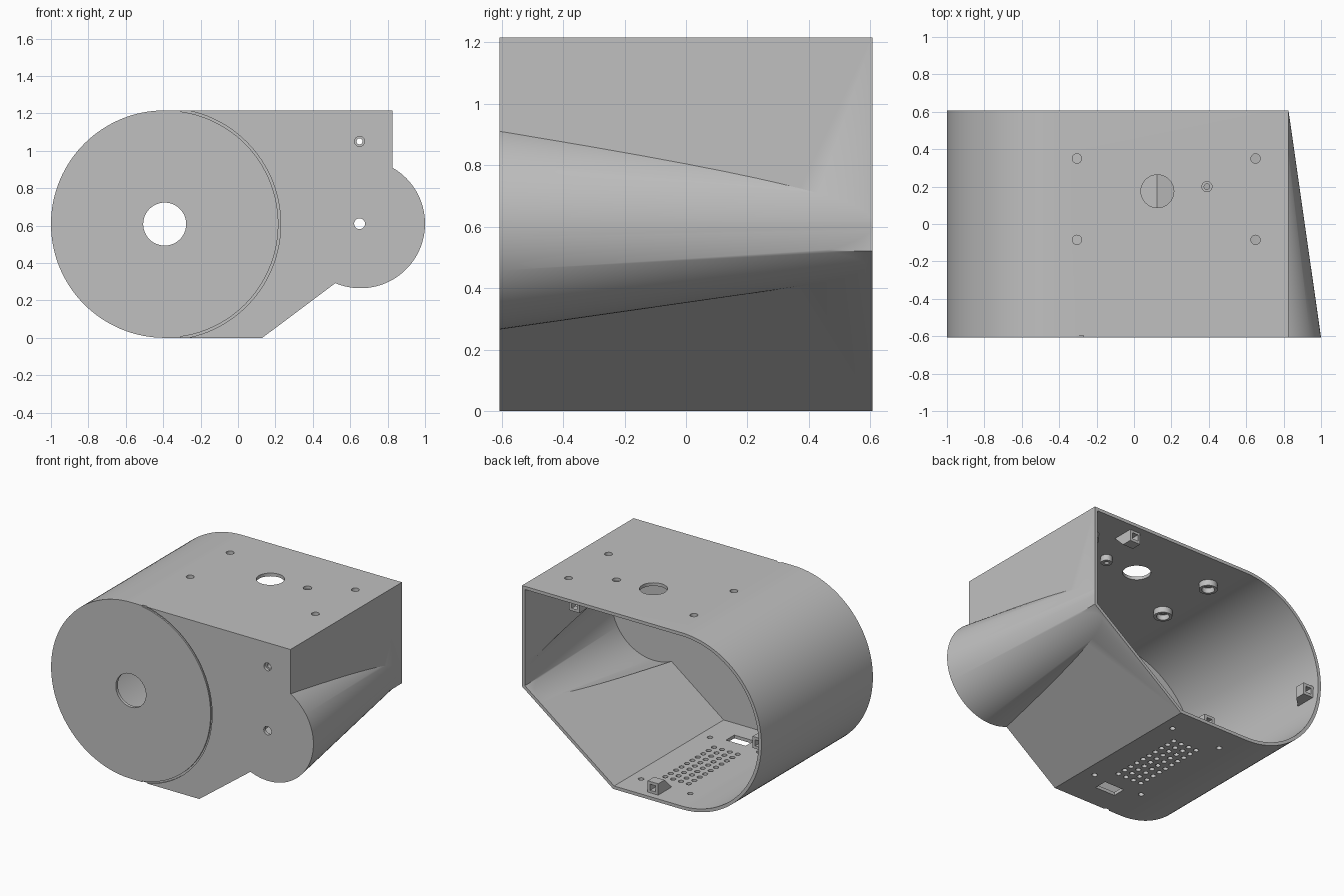
import bpy
import bmesh
from math import cos, sin, pi, radians
from mathutils import Matrix, Vector

cube = bpy.data.objects.get("Cube")
if cube:
    bpy.data.objects.remove(cube)

FRONT, BACK = -0.607, 0.607
R, WALL = 0.608, 0.022
CX, CZ = -0.392, 0.608          # axis of the round end
BX, BZ = 0.655, 0.61            # axis of the tapered bulge

grey = bpy.data.materials.new("grey plastic")
grey.use_nodes = True
grey.diffuse_color = (0.53, 0.53, 0.53, 1)
grey.node_tree.nodes["Principled BSDF"].inputs["Base Color"].default_value = (0.53, 0.53, 0.53, 1)


def finish(bm, name):
    bmesh.ops.recalc_face_normals(bm, faces=bm.faces)
    mesh = bpy.data.meshes.new(name)
    bm.to_mesh(mesh)
    bm.free()
    mesh.materials.append(grey)
    obj = bpy.data.objects.new(name, mesh)
    bpy.context.collection.objects.link(obj)
    return obj


def extrude(bm, points, offset):
    face = bm.faces.new([bm.verts.new(p) for p in points])
    new = bmesh.ops.extrude_face_region(bm, geom=[face])["geom"]
    verts = [v for v in new if isinstance(v, bmesh.types.BMVert)]
    bmesh.ops.translate(bm, vec=offset, verts=verts)


def outline(inset):
    """Housing cross-section, moved inwards by the inset."""
    r = R - inset
    arc = [(CX + r * cos(a), CZ + r * sin(a))
           for a in (pi / 2 + pi * i / 64 for i in range(65))]
    return arc + [(0.13 - 0.333 * inset, inset),
                  (0.825 - inset, 0.52 + 0.5 * inset),
                  (0.825 - inset, 2 * R - inset)]


def prism(name, inset, y0, y1):
    bm = bmesh.new()
    extrude(bm, [(x, y0, z) for x, z in outline(inset)], (0, y1 - y0, 0))
    return finish(bm, name)


def rod(bm, centre, r1, r2, depth, axis, segments=24):
    turn = Matrix.Rotation(pi / 2, 4, "X") if axis == "Y" else Matrix()
    bmesh.ops.create_cone(bm, cap_ends=True, segments=segments, radius1=r1, radius2=r2,
                          depth=depth, matrix=Matrix.Translation(centre) @ turn)


def rods(name, items, axis, segments=24):
    """Items are (centre, radius, depth)."""
    bm = bmesh.new()
    for centre, r, depth in items:
        rod(bm, centre, r, r, depth, axis, segments)
    return finish(bm, name)


def bulge(name, r_front, r_back, y0, y1):
    bm = bmesh.new()
    # the cone's first end lands at the back after turning its axis
    rod(bm, (BX, (y0 + y1) / 2, BZ), r_back, r_front, y1 - y0, "Y", 96)
    if max(bm.verts, key=lambda v: (Vector((v.co.x - BX, v.co.z - BZ)).length)).co.y > 0:
        bmesh.ops.scale(bm, vec=(1, -1, 1), verts=bm.verts,
                        space=Matrix.Translation((0, -(y0 + y1) / 2, 0)))
    return finish(bm, name)


def combine(target, tool, operation):
    mod = target.modifiers.new(operation.title(), "BOOLEAN")
    mod.operation, mod.solver, mod.object = operation, "EXACT", tool
    bpy.context.view_layer.objects.active = target
    bpy.ops.object.modifier_apply(modifier=mod.name)
    bpy.data.objects.remove(tool)


# Hollow shell with tapered bulge
housing = prism("housing", 0, FRONT, BACK)
combine(housing, bulge("bulge", 0.345, 0.171, FRONT, BACK), "UNION")
combine(housing, prism("cavity", WALL, FRONT + WALL, 0.8), "DIFFERENCE")
combine(housing, bulge("bulge_cavity", 0.32, 0.148, FRONT + WALL, 0.6), "DIFFERENCE")

# Bosses under the roof and behind the front wall
ROOF = 2 * R
mounts = [(x, y) for x in (-0.305, 0.65) for y in (-0.085, 0.35)]
roof_z = ROOF - WALL
bosses = [((x, y, roof_z - 0.015), 0.058, 0.05) for x, y in mounts]
bosses.append(((0.39, 0.2, roof_z - 0.015), 0.036, 0.05))
combine(housing, rods("roof_bosses", bosses, "Z"), "UNION")
combine(housing, rods("front_boss", [((0.65, FRONT + 0.035, 1.05), 0.036, 0.05)], "Y"), "UNION")

# Roof holes: mounting, cable, small stepped one
holes = [((x, y, ROOF), 0.025, 0.3) for x, y in mounts]
holes += [((0.125, 0.175, ROOF), 0.088, 0.3), ((0.39, 0.2, ROOF), 0.015, 0.3)]
combine(housing, rods("roof_holes", holes, "Z", 32), "DIFFERENCE")
sinks = [((x, y, roof_z - 0.04), 0.04, 0.07) for x, y in mounts]
sinks.append(((0.39, 0.2, ROOF), 0.027, 0.04))
combine(housing, rods("roof_sinks", sinks, "Z"), "DIFFERENCE")

# Front holes
front = [((CX, FRONT, CZ), 0.115, 0.2), ((0.65, FRONT, 0.61), 0.029, 0.2),
         ((0.65, FRONT, 1.05), 0.016, 0.2)]
combine(housing, rods("front_holes", front, "Y", 48), "DIFFERENCE")
combine(housing, rods("front_sink", [((0.65, FRONT, 1.05), 0.027, 0.04)], "Y"), "DIFFERENCE")

# Shallow curved groove around the front disc
angles = [radians(-82 + 164 * i / 48) for i in range(49)]
ring = [(0.62, a) for a in angles] + [(0.608, a) for a in reversed(angles)]
bm = bmesh.new()
extrude(bm, [(CX + r * cos(a), FRONT - 0.02, CZ + r * sin(a)) for r, a in ring], (0, 0.03, 0))
combine(housing, finish(bm, "groove"), "DIFFERENCE")

# Floor vents, mounting holes and slot
floor = [((-0.06 - 0.06 * i, -0.22 + 0.059 * j, 0), 0.017, 0.15)
         for i in range(4) for j in range(10)]
floor += [((x, y, 0), 0.018, 0.15) for x in (0.045, -0.33) for y in (-0.325, 0.425)]
combine(housing, rods("floor_holes", floor, "Z", 16), "DIFFERENCE")
bm = bmesh.new()
bmesh.ops.create_cube(bm, size=1, matrix=Matrix.Translation((-0.135, -0.395, 0))
                      @ Matrix.Diagonal((0.15, 0.09, 0.2, 1)))
combine(housing, finish(bm, "floor_slot"), "DIFFERENCE")

# Ramped lid blocks with square sockets on roof, floor and round wall
for x, z, turn in ((0.46, ROOF, 180), (-0.14, 0, 0), (-1.0, 0.58, 90)):
    place = Matrix.Translation((x, 0, z)) @ Matrix.Rotation(radians(turn), 4, "Y")
    bm = bmesh.new()
    side = ((0.56, 0.01), (0.56, 0.1), (0.49, 0.1), (0.4, 0.01))
    extrude(bm, [(-0.04, y, h) for y, h in side], (0.08, 0, 0))
    bm.transform(place)
    combine(housing, finish(bm, "lid_block"), "UNION")
    bm = bmesh.new()
    bmesh.ops.create_cube(bm, size=1, matrix=place @ Matrix.Translation((0, 0.54, 0.06))
                          @ Matrix.Diagonal((0.042, 0.1, 0.042, 1)))
    combine(housing, finish(bm, "socket"), "DIFFERENCE")

# Smooth curves, crisp edges
bpy.ops.object.select_all(action="DESELECT")
housing.select_set(True)
bpy.context.view_layer.objects.active = housing
bpy.ops.object.shade_smooth_by_angle(angle=radians(30))
